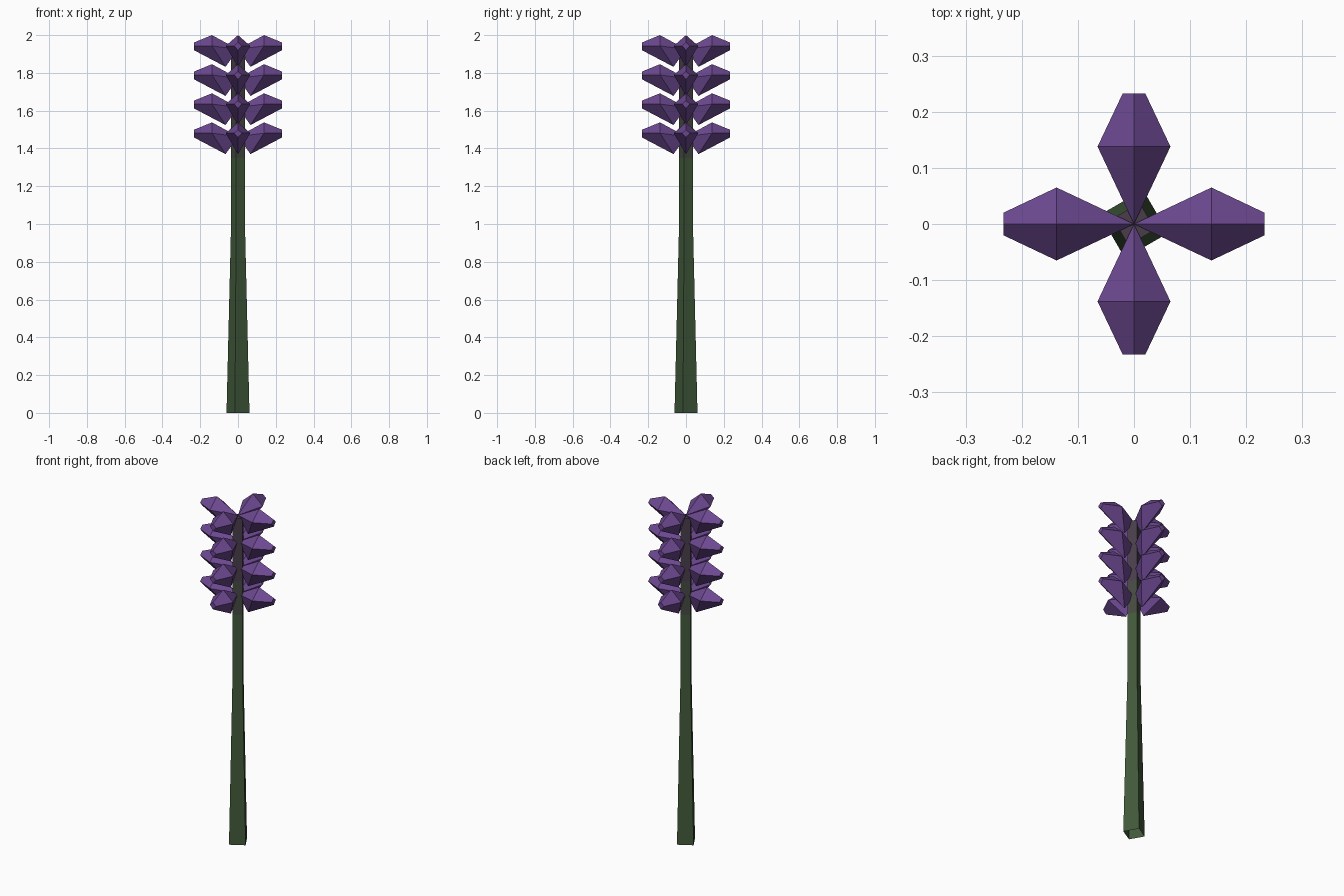
import bpy, bmesh, math
from mathutils import Matrix, Vector

cube = bpy.data.objects.get("Cube")
if cube:
    bpy.data.objects.remove(cube, do_unlink=True)


def make_material(name, rgb):
    mat = bpy.data.materials.new(name)
    mat.use_nodes = True
    mat.diffuse_color = (*rgb, 1)
    mat.node_tree.nodes["Principled BSDF"].inputs["Base Color"].default_value = (*rgb, 1)
    return mat


def make_object(name, bm, materials):
    bmesh.ops.recalc_face_normals(bm, faces=bm.faces)
    mesh = bpy.data.meshes.new(name)
    bm.to_mesh(mesh)
    bm.free()
    for mat in materials:
        mesh.materials.append(mat)
    obj = bpy.data.objects.new(name, mesh)
    bpy.context.collection.objects.link(obj)
    return obj


def bridge(bm, ring_a, ring_b):
    n = len(ring_a)
    return [bm.faces.new((ring_a[i], ring_a[(i + 1) % n], ring_b[(i + 1) % n], ring_b[i]))
            for i in range(n)]


green = make_material("stem green", (0.052, 0.1, 0.042))
blend = make_material("stem grey green", (0.06, 0.066, 0.052))
mauve = make_material("stem mauve grey", (0.066, 0.047, 0.068))
purple = make_material("petal purple", (0.15, 0.065, 0.28))

# Stem: twisted square tube, tapering in the lower half, open underneath
bm = bmesh.new()
previous = None
for radius, z, band in ((0.063, 0, 0), (0.039, 0.96, 0), (0.039, 1.35, 0),
                        (0.039, 1.55, 1), (0.039, 1.92, 2)):
    ring = []
    for i in range(4):
        a = math.radians(-15 + 90 * i)
        ring.append(bm.verts.new((radius * math.cos(a), radius * math.sin(a), z)))
    if previous:
        for face in bridge(bm, previous, ring):
            face.material_index = band
    previous = ring
bm.faces.new(previous).material_index = 2
make_object("stem", bm, (green, blend, mauve))


# Bud: a point at the stem, a wide diamond girdle and a small blunt outer end
def add_bud(bm, matrix):
    def vert(x, y, z):
        return bm.verts.new(matrix @ Vector((x, y, z)))
    tip = vert(0, 0, 0)
    girdle = [vert(0.138, 0, 0.075), vert(0.138, 0.065, 0.018),
              vert(0.066, 0, -0.093), vert(0.138, -0.065, 0.018)]
    end = [vert(0.233, 0, 0.036), vert(0.233, 0.02, 0.018),
           vert(0.233, 0, -0.005), vert(0.233, -0.02, 0.018)]
    for i in range(4):
        bm.faces.new((tip, girdle[(i + 1) % 4], girdle[i]))
    bridge(bm, girdle, end)
    bm.faces.new(end)


# Four whorls of four buds
for level in range(4):
    bm = bmesh.new()
    lift = Matrix.Translation((0, 0, 1.925 - 0.154 * level))
    for side in range(4):
        add_bud(bm, lift @ Matrix.Rotation(side * math.pi / 2, 4, "Z"))
    make_object(f"bud_whorl_{level + 1}", bm, (purple,))
